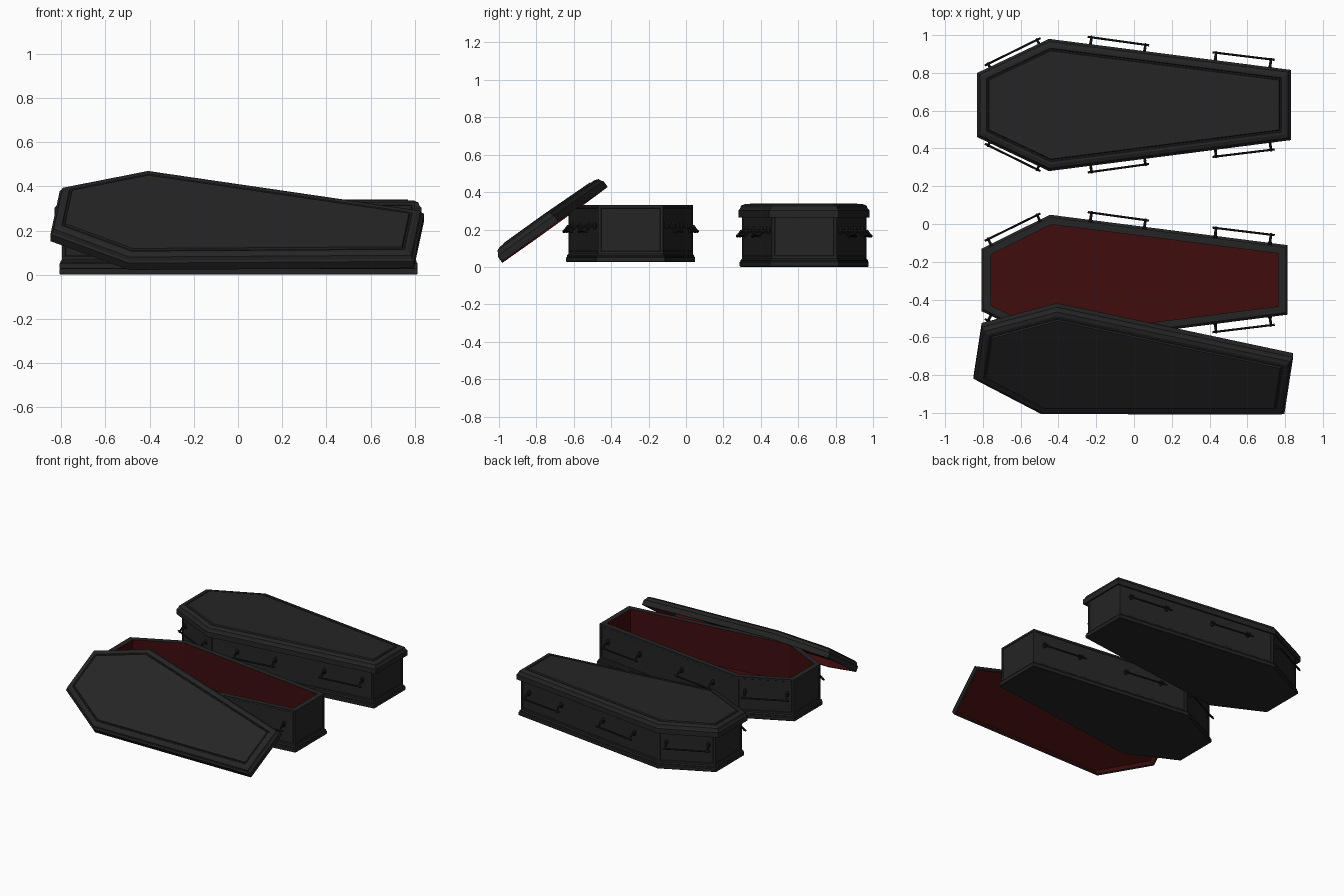
import bpy, bmesh, math
from mathutils import Vector, Matrix

if "Cube" in bpy.data.objects:
    bpy.data.objects.remove(bpy.data.objects["Cube"])


def material(name, rgb):
    m = bpy.data.materials.new(name)
    m.diffuse_color = (*rgb, 1)
    m.use_nodes = True
    m.node_tree.nodes["Principled BSDF"].inputs["Base Color"].default_value = m.diffuse_color
    return m


BLACK = material("black_wood", (0.018, 0.018, 0.018))
RED = material("dark_red_lining", (0.05, 0.0037, 0.004))
IRON = material("dark_iron", (0.010, 0.010, 0.011))


def hexagon(head_x, head_w, mid_x, mid_w, foot_x, foot_w):
    half = [(head_x, head_w), (mid_x, mid_w), (foot_x, foot_w)]
    return [Vector((x, -w)) for x, w in half] + [Vector((x, w)) for x, w in half[::-1]]


def inset(poly, d):
    """Move every side of a counter-clockwise polygon inwards by d."""
    out = []
    for i, p in enumerate(poly):
        a = (p - poly[i - 1]).normalized()
        b = (poly[(i + 1) % len(poly)] - p).normalized()
        na, nb = Vector((-a.y, a.x)), Vector((-b.y, b.x))
        out.append(p + (na + nb) * d / (1 + na.dot(nb)))
    return out


def loft(name, poly, rings, red, matrix, panel_band=None):
    """Skin rings of (inset, z); bands listed in red get the lining colour."""
    bm = bmesh.new()
    loops = [[bm.verts.new((p.x, p.y, z)) for p in inset(poly, d)] for d, z in rings]
    n = len(poly)
    panels = []
    for k in range(len(loops) - 1):
        for i in range(n):
            j = (i + 1) % n
            f = bm.faces.new((loops[k][i], loops[k][j], loops[k + 1][j], loops[k + 1][i]))
            f.material_index = int(k in red)
            if k == panel_band:
                panels.append(f)
    bm.faces.new(loops[0][::-1]).material_index = int("first" in red)
    bm.faces.new(loops[-1]).material_index = int("last" in red)
    bmesh.ops.recalc_face_normals(bm, faces=bm.faces)
    if panels:
        bmesh.ops.inset_individual(bm, faces=panels, thickness=0.02, depth=0)
        bmesh.ops.inset_individual(bm, faces=panels, thickness=0.004, depth=-0.004)
    return finish(name, bm, (BLACK, RED), matrix)


def finish(name, bm, mats, matrix):
    me = bpy.data.meshes.new(name)
    bm.to_mesh(me)
    bm.free()
    for m in mats:
        me.materials.append(m)
    ob = bpy.data.objects.new(name, me)
    ob.matrix_world = matrix
    bpy.context.collection.objects.link(ob)
    return ob


def tube(bm, p, q, r1, r2=None):
    d = q - p
    m = Matrix.Translation((p + q) / 2) @ d.to_track_quat('Z', 'Y').to_matrix().to_4x4()
    bmesh.ops.create_cone(bm, cap_ends=True, segments=10, radius1=r1,
                          radius2=r2 or r1, depth=d.length, matrix=m)


def ball(bm, p, r, scale=(1, 1, 1)):
    m = Matrix.Translation(p) @ Matrix.Diagonal((*scale, 1))
    bmesh.ops.create_uvsphere(bm, u_segments=10, v_segments=6, radius=r, matrix=m)


def handles(name, matrix):
    """Three drop handles on each long side."""
    bm = bmesh.new()
    bars = [((-0.79, 0.207), (-0.495, 0.352)),
            ((-0.245, 0.359), (0.08, 0.314)),
            ((0.415, 0.277), (0.745, 0.237))]
    for s in (1, -1):
        for a, b in bars:
            a, b = Vector((a[0], s * a[1], 0.165)), Vector((b[0], s * b[1], 0.165))
            d = (b - a).normalized()
            out = Vector((-d.y, d.x, 0)) * s
            tube(bm, a, b, 0.006)
            for p in (a + d * 0.02, b - d * 0.02):
                ball(bm, p, 0.009)
                wall = p - out * 0.047 + Vector((0, 0, 0.03))
                elbow = p - out * 0.02 + Vector((0, 0, 0.026))
                tube(bm, wall, elbow, 0.009, 0.007)
                tube(bm, elbow, p, 0.007)
                ball(bm, elbow, 0.008)
                ball(bm, wall, 0.013, (1, 1, 1.7))   # wall plate
    return finish(name, bm, (IRON,), matrix)


BODY = hexagon(-0.808, 0.165, -0.445, 0.345, 0.813, 0.184)
LID = hexagon(-0.83, 0.17, -0.45, 0.35, 0.83, 0.186)

# box: stepped plinth, panelled walls, rim, then red inside down to the floor
body_rings = [(0.004, 0), (0, 0.004), (0, 0.025), (0.005, 0.031), (0.005, 0.037),
              (0.012, 0.044), (0.012, 0.305), (0.05, 0.305), (0.05, 0.025)]
# lid: red hollow underside, rim, moulded edge, grooved top panel
lid_rings = [(0.012, 0.05), (0.012, 0), (0, 0), (0, 0.038), (0.008, 0.046),
             (0.014, 0.062), (0.034, 0.071), (0.048, 0.071), (0.052, 0.066),
             (0.058, 0.066), (0.062, 0.075)]


def coffin(prefix, origin, lid_matrix):
    m = Matrix.Translation(origin)
    loft(prefix + "_box", BODY, body_rings, {7, "last"}, m, panel_band=5)
    handles(prefix + "_handles", m)
    loft(prefix + "_lid", LID, lid_rings, {0, "first"}, lid_matrix)


# closed coffin at the back
coffin("closed_coffin", (0, 0.632, 0), Matrix.Translation((0, 0.63, 0.265)))

# open coffin in front, lid leaning against its side
u = Vector((0.992, -0.104, -0.068)).normalized()
v = Vector((0.124, 0.805, 0.58))
v = (v - u * v.dot(u)).normalized()
w = u.cross(v)
lean = Matrix((u, v, w)).transposed().to_4x4()
coffin("open_coffin", (0, -0.296, 0.025),
       Matrix.Translation((-0.004, -0.747, 0.194)) @ lean)
